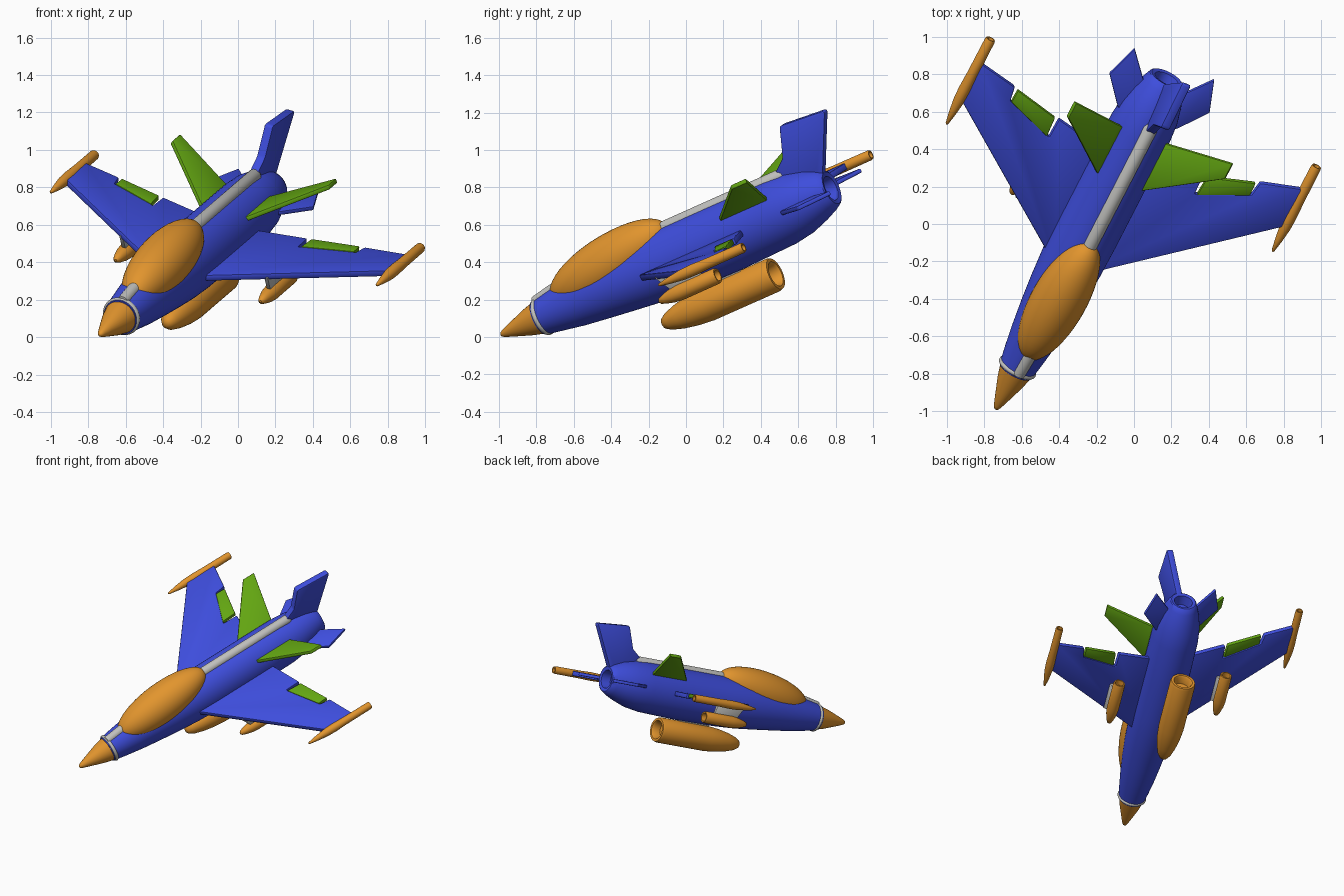
import bpy, bmesh, math
from mathutils import Matrix, Vector

# Flight attitude: span axis, length axis and up axis of the aircraft
fwd = Vector((0.427, 0.826, 0.367)).normalized()
span = Vector((0.897, -0.358, -0.259))
span = (span - fwd * span.dot(fwd)).normalized()
up = span.cross(fwd)
ATTITUDE = Matrix((span, fwd, up)).transposed().to_4x4()
ATTITUDE.translation = (-0.255, -0.055, 0.427)


def material(name, rgb):
    m = bpy.data.materials.new(name)
    m.diffuse_color = (*rgb, 1)
    return m


BLUE = material("blue", (0.048, 0.075, 0.72))
ORANGE = material("orange", (0.76, 0.30, 0.027))
GREEN = material("green", (0.125, 0.38, 0.006))
GREY = material("grey", (0.53, 0.53, 0.51))


def finish(name, bm, mat):
    bmesh.ops.recalc_face_normals(bm, faces=bm.faces[:])
    bm.transform(ATTITUDE)
    me = bpy.data.meshes.new(name)
    bm.to_mesh(me)
    bm.free()
    me.materials.append(mat)
    ob = bpy.data.objects.new(name, me)
    bpy.context.collection.objects.link(ob)
    return ob


def loft(name, stations, mat, x=0.0, sides=40):
    """Elliptical rings along the length: (y, half width, centre z, half height)."""
    bm = bmesh.new()
    rings = []
    for y, rx, zc, rz in stations:
        rings.append([bm.verts.new((x + rx * math.cos(2 * math.pi * i / sides), y,
                                    zc + rz * math.sin(2 * math.pi * i / sides)))
                      for i in range(sides)])
    for a, b in zip(rings, rings[1:]):
        for i in range(sides):
            j = (i + 1) % sides
            bm.faces.new((a[i], a[j], b[j], b[i]))
    bm.faces.new(rings[0])
    bm.faces.new(rings[-1])
    return finish(name, bm, mat)


def turned(name, profile, mat, x=0.0, z=0.0, sides=32):
    """Round body from (y, radius) pairs."""
    return loft(name, [(y, r, z, r) for y, r in profile], mat, x, sides)


def plate(name, outline, thick, place, mat, bevel=0.008):
    """Flat outline (a, b) given thickness; place(a, b, t) puts it in space."""
    bm = bmesh.new()
    lo, hi = [[bm.verts.new(place(a, b, t)) for a, b in outline] for t in (-thick / 2, thick / 2)]
    n = len(outline)
    bm.faces.new(lo)
    bm.faces.new(hi)
    for i in range(n):
        j = (i + 1) % n
        bm.faces.new((lo[i], lo[j], hi[j], hi[i]))
    bmesh.ops.recalc_face_normals(bm, faces=bm.faces[:])
    bmesh.ops.bevel(bm, geom=bm.edges[:], offset=bevel, segments=2, profile=0.5, affect='EDGES')
    return finish(name, bm, mat)


# Fuselage with recessed exhaust
loft("fuselage", [
    (-0.88, 0.095, 0, 0.098), (-0.78, 0.112, 0, 0.115), (-0.65, 0.13, 0, 0.137),
    (-0.5, 0.147, 0, 0.155), (-0.35, 0.16, -0.002, 0.17), (-0.18, 0.17, -0.006, 0.184),
    (0.0, 0.174, -0.01, 0.19), (0.35, 0.174, -0.012, 0.193), (0.68, 0.172, -0.008, 0.188),
    (0.80, 0.162, -0.004, 0.175), (0.90, 0.138, 0, 0.148), (0.97, 0.112, 0, 0.12),
    (1.005, 0.098, 0, 0.1), (1.01, 0.09, 0, 0.092), (1.005, 0.068, 0, 0.068),
    (0.93, 0.06, 0, 0.06)], BLUE, sides=48)

# Nose cone and collar ring
turned("nose_cone", [(-0.86, 0.096), (-0.95, 0.074), (-1.06, 0.038), (-1.11, 0.021),
                     (-1.127, 0.012), (-1.132, 0.003)], ORANGE)
turned("nose_ring", [(-0.86 + 0.014 * math.sin(a), 0.094 + 0.014 * math.cos(a))
                     for a in (-1.57, -1.0, -0.5, 0, 0.5, 1.0, 1.57)], GREY, sides=48)

# Canopy: teardrop rising towards the back
stations = []
for i in range(25):
    t = -math.cos(math.pi * i / 24)
    s = max(math.sin(math.pi * i / 24), 0.02)
    stations.append((-0.365 + 0.395 * t, 0.148 * s ** 0.95, 0.115 + 0.045 * t,
                     0.152 * s ** 0.9))
loft("canopy", stations, ORANGE, sides=40)

# Spine rail along the back
loft("spine_rail", [(-0.865, 0.033, 0.085, 0.033), (-0.75, 0.035, 0.104, 0.035),
                    (-0.5, 0.037, 0.135, 0.037), (-0.05, 0.038, 0.168, 0.038),
                    (0.77, 0.038, 0.17, 0.038), (0.79, 0.028, 0.17, 0.028)], GREY, sides=24)

# Tail fin
plate("tail_fin", [(0.76, 0.12), (0.76, 0.20), (0.835, 0.255), (0.90, 0.413), (0.915, 0.418),
                   (1.175, 0.398), (1.18, 0.385), (1.01, 0.09), (0.95, 0.06)],
      0.05, lambda a, b, t: (t, a, b), BLUE)

# Belly tank with open back, and its pylon
turned("belly_tank", [(-0.245, 0.012), (-0.235, 0.03), (-0.20, 0.05), (-0.13, 0.07),
                      (-0.04, 0.086), (0.05, 0.094), (0.47, 0.094), (0.487, 0.088),
                      (0.487, 0.07), (0.475, 0.062), (0.42, 0.058)], ORANGE, z=-0.30, sides=36)
plate("belly_pylon", [(0.02, -0.15), (0.30, -0.15), (0.33, -0.25), (0.08, -0.25)],
      0.045, lambda a, b, t: (t, a, b), GREY)

WING_Z = -0.012
for s, side in ((1, "right"), (-1, "left")):
    # Main wing with a notch for the flap
    plate("wing_" + side, [(0.08, -0.23), (0.97, 0.468), (0.955, 0.698), (0.728, 0.642),
                           (0.715, 0.56), (0.432, 0.445), (0.428, 0.562), (0.08, 0.475)],
          0.036, lambda a, b, t: (s * a, b, WING_Z + t), BLUE)
    # Flap
    plate("flap_" + side, [(0.445, 0.445), (0.708, 0.555), (0.705, 0.632), (0.452, 0.562)],
          0.03, lambda a, b, t: (s * a, b, WING_Z + 0.006 + t), GREEN, 0.006)
    # Raised stabiliser with strong dihedral
    plate("stabiliser_" + side, [(0.09, 0.356), (0.155, 0.414), (0.468, 0.70), (0.468, 0.797),
                                 (0.155, 0.705), (0.09, 0.69)],
          0.026, lambda a, b, t: (s * (a - 0.43 * t), b, 0.113 + (a - 0.155) * 0.484 + 0.9 * t),
          GREEN, 0.006)
    # Small tail fin on the side
    plate("side_fin_" + side, [(0.09, 0.68), (0.18, 0.765), (0.297, 0.915), (0.236, 1.102),
                               (0.115, 0.955), (0.06, 0.94)],
          0.024, lambda a, b, t: (s * a, b, t), BLUE, 0.006)
    # Wingtip pod with open back
    turned("wingtip_pod_" + side, [(0.293, 0.003), (0.30, 0.008), (0.37, 0.02), (0.45, 0.03),
                                   (0.52, 0.032), (0.62, 0.029), (0.835, 0.028), (0.845, 0.025),
                                   (0.845, 0.018), (0.81, 0.016)],
           ORANGE, x=s * 0.967, z=WING_Z, sides=24)
    # Underwing tank and pylon
    turned("wing_tank_" + side, [(0.0, 0.006), (0.008, 0.017), (0.04, 0.028), (0.09, 0.04),
                                 (0.14, 0.045), (0.37, 0.044), (0.38, 0.04), (0.38, 0.031),
                                 (0.34, 0.028)], ORANGE, x=s * 0.43, z=-0.142, sides=28)
    plate("wing_pylon_" + side, [(0.04, -0.015), (0.28, -0.015), (0.30, -0.12), (0.10, -0.12)],
          0.024, lambda a, b, t: (s * 0.43 + t, a, b), GREY, 0.006)

# Smooth rounded parts, keep hard edges crisp
for ob in bpy.context.collection.objects:
    ob.select_set(True)
    bpy.context.view_layer.objects.active = ob
bpy.ops.object.shade_smooth_by_angle(angle=math.radians(35))
